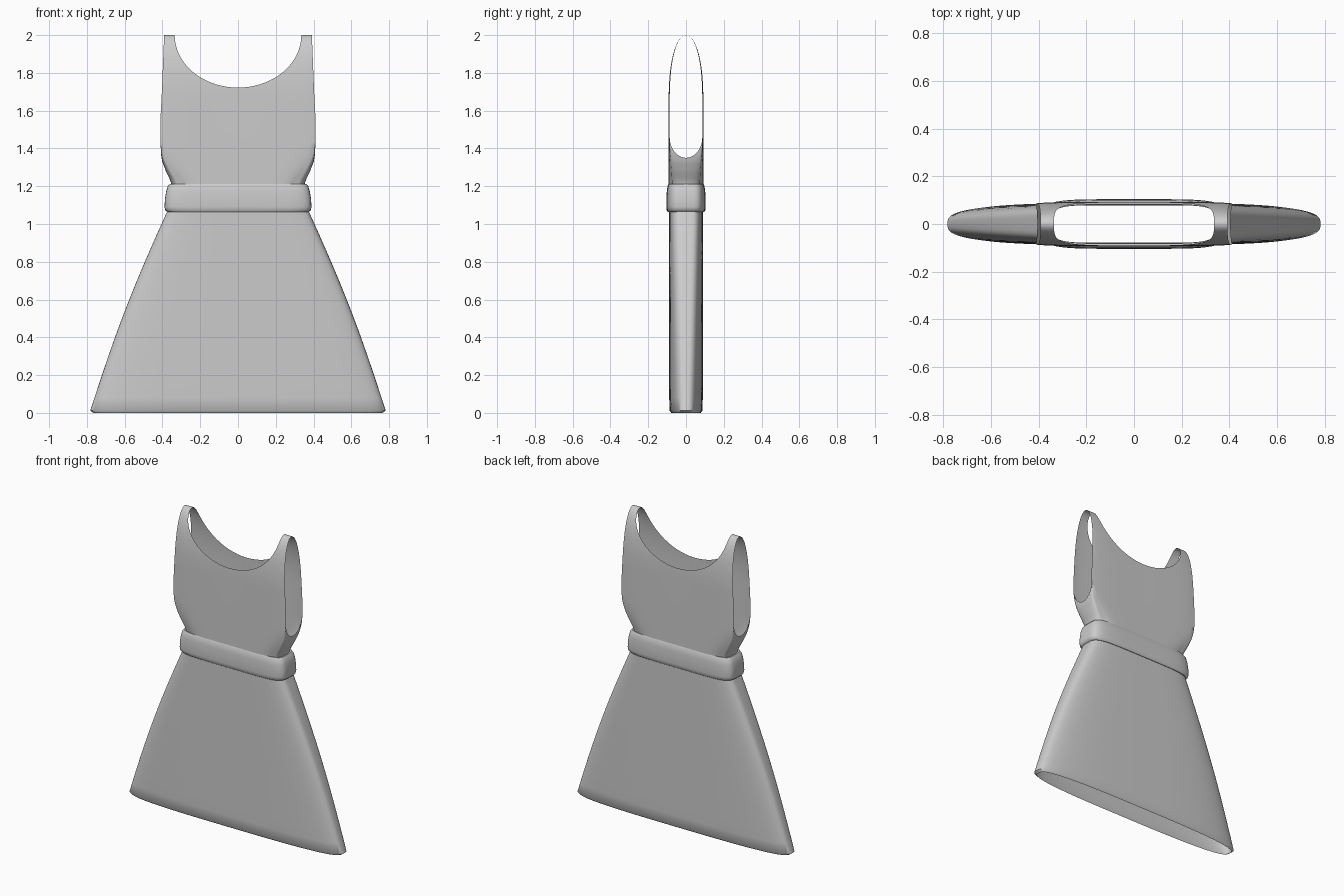
import bpy, bmesh
from math import sin, cos, pi, copysign

if "Cube" in bpy.data.objects:
    bpy.data.objects.remove(bpy.data.objects["Cube"])

cloth = bpy.data.materials.new("grey_cloth")
cloth.use_nodes = True
GREY = (0.6, 0.6, 0.6, 1)
cloth.diffuse_color = GREY
cloth.node_tree.nodes["Principled BSDF"].inputs["Base Color"].default_value = GREY


def interp(table, z):
    """Smooth interpolation through (z, value) pairs."""
    if z <= table[0][0]:
        return table[0][1]
    for (z0, a), (z1, b) in zip(table, table[1:]):
        if z <= z1:
            return a + (b - a) * (z - z0) / (z1 - z0)
    return table[-1][1]


def finish(bm, name):
    bmesh.ops.remove_doubles(bm, verts=bm.verts, dist=0.0004)
    bmesh.ops.recalc_face_normals(bm, faces=bm.faces)
    mesh = bpy.data.meshes.new(name)
    bm.to_mesh(mesh)
    bm.free()
    mesh.materials.append(cloth)
    ob = bpy.data.objects.new(name, mesh)
    bpy.context.collection.objects.link(ob)
    bpy.ops.object.select_all(action='DESELECT')
    ob.select_set(True)
    bpy.context.view_layer.objects.active = ob
    bpy.ops.object.shade_smooth_by_angle(angle=0.9)


def grid(bm, rows, closed=False):
    """Skin rows of points with quads."""
    vs = [[bm.verts.new(p) for p in row] for row in rows]
    for a, b in zip(vs, vs[1:]):
        n = len(a)
        for i in range(n if closed else n - 1):
            j = (i + 1) % n
            bm.faces.new((a[i], a[j], b[j], b[i]))


def oval(rx, ry, z, n, steps=96):
    """Superellipse ring."""
    def power(v):
        return copysign(abs(v) ** (2 / n), v)
    return [(rx * power(cos(2 * pi * i / steps)),
             ry * power(sin(2 * pi * i / steps)), z) for i in range(steps)]


# Skirt: open flared tube with a small turned-in hem
bm = bmesh.new()
rings = [oval(0.765, 0.078, 0.0, 3.1), oval(0.782, 0.087, 0.012, 3.1)]
for k in range(1, 17):
    t = k / 16
    width = 0.782 - 0.422 * t + 0.022 * sin(pi * t)
    rings.append(oval(width, 0.089, 0.012 + 1.088 * t, 3.1 + 1.6 * t))
grid(bm, rings, True)
finish(bm, "skirt")

# Belt: rounded band around the waist
bm = bmesh.new()
band = [(0.345, 0.08, 1.07), (0.372, 0.096, 1.064), (0.385, 0.102, 1.072),
        (0.389, 0.104, 1.09), (0.387, 0.104, 1.13), (0.381, 0.102, 1.17),
        (0.372, 0.098, 1.2), (0.362, 0.092, 1.212), (0.34, 0.082, 1.21)]
grid(bm, [oval(rx, ry, z, 5) for rx, ry, z in band], True)
finish(bm, "belt")

# Bodice: wrapped lower part, then strap panels joined over the shoulders
SIDE = [(1.2, 0.35), (1.23, 0.358), (1.28, 0.382), (1.33, 0.401), (1.37, 0.409),
        (1.45, 0.414), (1.55, 0.414), (1.7, 0.406), (1.85, 0.4), (2, 0.394)]
BULGE = [(1.2, 0.05), (1.35, 0.015), (1.42, 0.003)]
SAG = [(1.2, 0.2), (1.4, 0.06)]
ARM_Z, PANEL_Z, NECK_Z, NECK_X, TOP = 1.35, 1.46, 1.722, 0.335, 2.0


def depth(z):
    f = max(0, (z - 1.63) / (TOP - 1.63))
    return 0.092 * max(0, 1 - f ** 2.5) ** 0.5


def edge(z):
    return interp(SIDE, z) - interp(BULGE, z)


def panel(s, z):
    return (s * edge(z), -depth(z) * (1 - interp(SAG, z) * s ** 8), z)


def side(a, z):
    bulge = interp(BULGE, z)
    y = -depth(z) * (1 - interp(SAG, z)) * cos(a)
    return (edge(z) + bulge * sin(a) ** 0.7, y, z)


bm = bmesh.new()
COLS, LOW, HIGH = 16, 14, 28
for sx in (1, -1):
    for sy in (1, -1):
        def flip(p):
            return (p[0] * sx, p[1] * sy, p[2])
        # Lower wrap up to the underarm curve
        rows = []
        for k in range(LOW + 1):
            t = k / LOW
            row = [panel(i / COLS, 1.18 + (PANEL_Z - 1.18) * t) for i in range(COLS + 1)]
            for i in range(1, 9):
                a = pi / 2 * i / 8
                top = ARM_Z + (PANEL_Z - ARM_Z) * (1 - sin(a))
                row.append(side(a, 1.18 + (top - 1.18) * t))
            rows.append([flip(p) for p in row])
        grid(bm, rows)
        # Upper panel running from the neckline to the armhole edge
        start = [panel(i / COLS, PANEL_Z) for i in range(COLS + 1)]
        rows = [[flip(p) for p in start]]
        for k in range(HIGH + 1):
            a = pi / 2 * (1 - (1 - k / HIGH) ** 1.7)
            zi = TOP - (TOP - NECK_Z) * cos(a)
            zo = TOP - (TOP - PANEL_Z - 0.05) * cos(a)
            xi = NECK_X * sin(a)
            row = []
            for i in range(COLS + 1):
                s = i / COLS
                z = zi + (zo - zi) * s
                x = xi + (edge(zo) - xi) * s
                row.append(flip((x, -depth(z) * (1 - 0.06 * (x / edge(z)) ** 8), z)))
            rows.append(row)
        grid(bm, rows)
finish(bm, "bodice")
